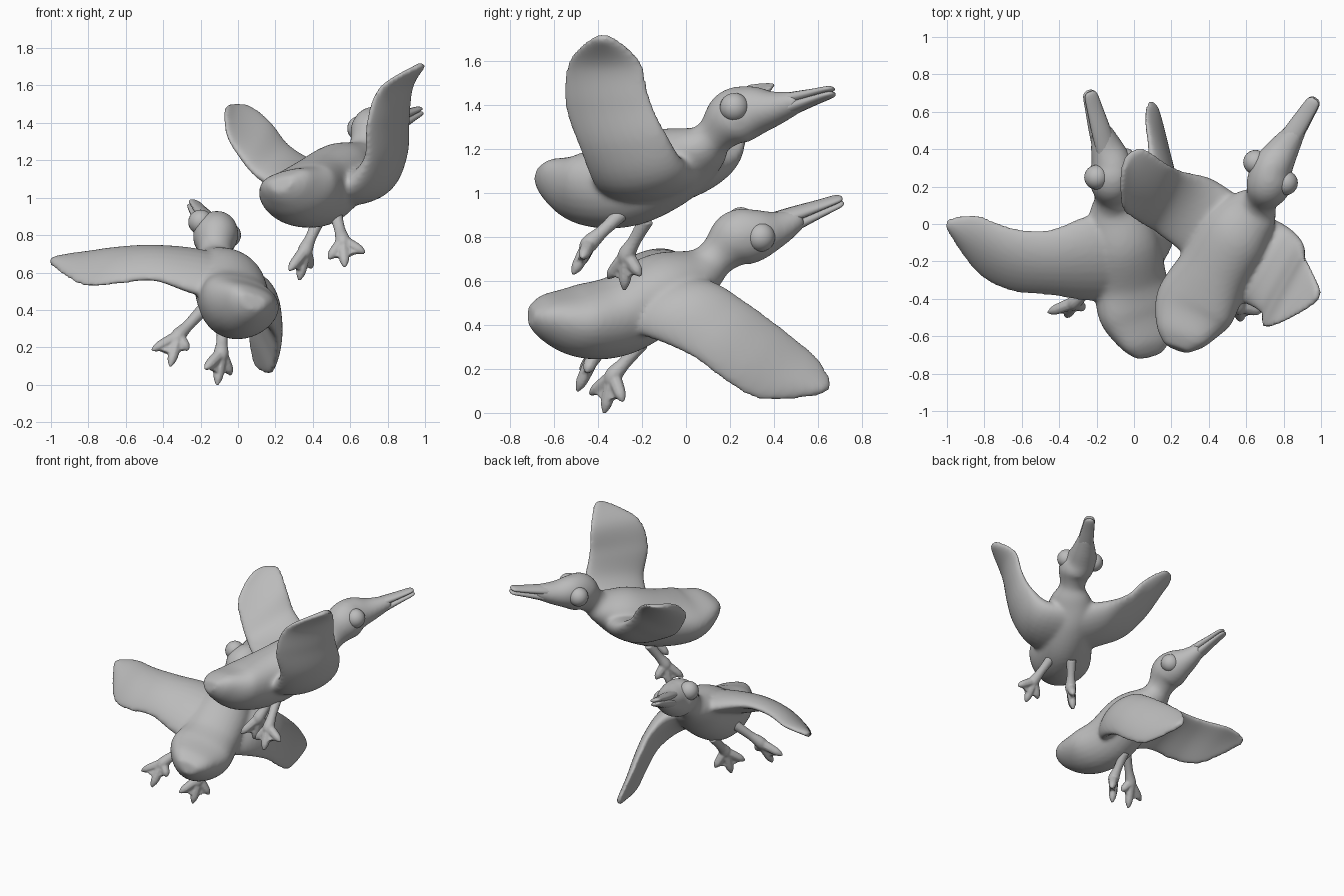
import bpy
import bmesh
import math
from mathutils import Vector, Quaternion, Matrix

cube = bpy.data.objects.get("Cube")
if cube:
    bpy.data.objects.remove(cube, do_unlink=True)

grey = bpy.data.materials.new("plain_grey")
grey.use_nodes = True
grey.diffuse_color = (.5, .5, .5, 1)
grey.node_tree.nodes["Principled BSDF"].inputs["Base Color"].default_value = (.5, .5, .5, 1)
STEPS = 6


def dense(rows):
    """Interpolate rows of numbers with a smooth spline through each row."""
    rows = [Vector(row) for row in rows]
    padded = [rows[0]] + rows + [rows[-1]]
    result = []
    for a, b, c, d in zip(padded, padded[1:], padded[2:], padded[3:]):
        for i in range(STEPS):
            t = i / STEPS
            result.append(b + (c - a) * (t / 2)
                          + (a * 2 - b * 5 + c * 4 - d) * (t * t / 2)
                          + (b * 3 - a - c * 3 + d) * (t ** 3 / 2))
    return result + [rows[-1]]


def tangents(points):
    last = len(points) - 1
    return [(points[min(i + 1, last)] - points[max(i - 1, 0)]).normalized()
            for i in range(last + 1)]


def loft(bm, rings):
    """Skin a list of point rings and close both ends."""
    loops = [[bm.verts.new(p) for p in ring] for ring in rings]
    count = len(loops[0])
    for low, high in zip(loops, loops[1:]):
        for i in range(count):
            j = (i + 1) % count
            bm.faces.new((low[i], low[j], high[j], high[i]))
    bm.faces.new(loops[0][::-1])
    bm.faces.new(loops[-1])


def angles(count):
    return [math.tau * i / count for i in range(count)]


def tube(bm, rows, roll=0, sides=20, keel=0):
    """Rows hold centre, half width and half height; keel flattens the back of the start."""
    rows = dense(rows)
    centres = [Vector(row[:3]) for row in rows]
    rings = []
    for i, (row, c, t) in enumerate(zip(rows, centres, tangents(centres))):
        turn = Quaternion(t, roll)
        side = turn @ t.cross(Vector((0, 0, 1))).normalized()
        up = side.cross(t) * row[4]
        lift = keel * max(0, 1 - 2 * i / len(rows))
        rings.append([c + side * (row[3] * math.cos(a))
                      + up * (math.sin(a) + lift * math.cos(a) ** 2)
                      for a in angles(sides)])
    loft(bm, rings)


def blade(bm, rows, camber, rounding=0, sides=28):
    """Rows hold leading edge, trailing edge and half thickness."""
    rows = dense(rows)
    lead = [Vector(row[:3]) for row in rows]
    trail = [Vector(row[3:6]) for row in rows]
    centres = [(p + q) / 2 for p, q in zip(lead, trail)]
    rings = []
    for i, (c, t) in enumerate(zip(centres, tangents(centres))):
        # The last stretch narrows in a quarter ellipse to round the tip
        s = max(0, i + 1 + STEPS - len(rows)) / STEPS * rounding
        half = (lead[i] - trail[i]) / 2 * math.sqrt(1 - s * s)
        normal = half.cross(t).normalized()
        bulge = Vector(camber) * (2 * half.length)
        rings.append([c + half * math.cos(a) + normal * (rows[i][6] * math.sin(a))
                      + bulge * math.sin(a) ** 2 for a in angles(sides)])
    loft(bm, rings)


def finish(bm, name, voxel=0, passes=0):
    bmesh.ops.recalc_face_normals(bm, faces=bm.faces)
    mesh = bpy.data.meshes.new(name)
    bm.to_mesh(mesh)
    bm.free()
    mesh.materials.append(grey)
    mesh.shade_smooth()
    obj = bpy.data.objects.new(name, mesh)
    bpy.context.scene.collection.objects.link(obj)
    if voxel:
        # Fuse overlapping volumes into one soft skin
        fuse = obj.modifiers.new("fuse", "REMESH")
        fuse.mode = "VOXEL"
        fuse.voxel_size = voxel
        fuse.use_smooth_shade = True
        soften = obj.modifiers.new("soften", "SMOOTH")
        soften.factor = .5
        soften.iterations = passes


def torso(name, spine, roll, wings):
    bm = bmesh.new()
    tube(bm, spine, roll, 28, .4)
    for rows, camber in wings:
        blade(bm, rows, camber, .96)
    finish(bm, name + "_body", .013, 10)


def beak(name, base, tip, roll):
    """Two long mandibles that meet in a narrow groove."""
    base, tip = Vector(base), Vector(tip)
    axis = (tip - base).normalized()
    side = axis.cross(Vector((0, 0, 1))).normalized()
    up = Quaternion(axis, roll) @ side.cross(axis)
    for label, sign in (("upper", 1), ("lower", -1)):
        bm = bmesh.new()
        rows = []
        for f, width, height, gap in ((0, .06, .035, .028), (.35, .055, .03, .022),
                                      (.7, .045, .021, .016), (.94, .036, .015, .013),
                                      (1, .016, .007, .011)):
            rows.append((*(base.lerp(tip, f) + up * gap * sign), width, height))
        tube(bm, rows, roll, 14)
        finish(bm, f"{name}_{label}_beak")


def eyes(name, centres):
    for label, c in zip(("left", "right"), centres):
        bm = bmesh.new()
        bmesh.ops.create_uvsphere(bm, u_segments=24, v_segments=14, radius=.066,
                                  matrix=Matrix.Translation(c))
        finish(bm, f"{name}_{label}_eye")


def leg(name, hip, ankle, toes):
    hip, ankle = Vector(hip), Vector(ankle)
    toes = [ankle.lerp(Vector(toe), 1.08) for toe in toes]
    bm = bmesh.new()
    tube(bm, [(*hip, .036, .036), (*hip.lerp(ankle, .6), .03, .03),
              (*ankle, .04, .04), (*ankle.lerp(toes[1], .25), .03, .03)], 0, 12)
    for toe in toes:
        tube(bm, [(*ankle, .034, .034), (*ankle.lerp(toe, .55), .03, .03),
                  (*ankle.lerp(toe, .8), .024, .024), (*toe, .007, .007)], 0, 8)
    # Web stretched between the toes
    first, middle, last = toes
    camber = (middle - (first + last) / 2) * .4 / (first - last).length
    blade(bm, [(*ankle.lerp(first, f), *ankle.lerp(last, f), .018)
               for f in (.1, .45, .85)], camber)
    finish(bm, name, .007, 2)


# Lower bird: body, neck and head, then spread wings
low_spine = [(.08, -.71, .44, .07, .04), (.06, -.64, .43, .14, .1), (.01, -.48, .41, .21, .16),
             (-.03, -.3, .44, .2, .18), (-.06, -.1, .56, .19, .17), (-.11, .06, .64, .14, .11),
             (-.12, .14, .71, .09, .09), (-.12, .23, .79, .12, .13), (-.12, .32, .81, .11, .12),
             (-.15, .42, .84, .085, .08), (-.18, .52, .89, .05, .045)]
low_right_wing = [(.03, .06, .56, 0, -.4, .45, .1), (-.22, .05, .67, -.24, -.41, .5, .08),
                  (-.45, -.03, .72, -.45, -.38, .56, .05), (-.65, -.02, .72, -.65, -.36, .54, .04),
                  (-.84, .05, .7, -.83, -.27, .53, .03), (-1.01, .06, .69, -1, -.07, .62, .02)]
low_left_wing = [(-.08, .03, .6, .02, -.35, .4, .1), (.05, .15, .58, .15, -.18, .35, .08),
                 (.09, .28, .5, .21, .02, .26, .05), (.08, .42, .4, .21, .17, .15, .04),
                 (.06, .58, .27, .18, .33, .06, .03), (.07, .71, .14, .14, .56, .05, .02)]
torso("lower_bird", low_spine, .3, [(low_right_wing, (0, 0, .1)), (low_left_wing, (.06, 0, .03))])
beak("lower_bird", (-.15, .38, .84), (-.24, .71, .97), .3)
eyes("lower_bird", [(-.05, .34, .8), (-.2, .25, .87)])
leg("lower_bird_right_leg", (-.18, -.3, .41), (-.32, -.42, .26),
    [(-.45, -.47, .19), (-.36, -.49, .11), (-.27, -.45, .19)])
leg("lower_bird_left_leg", (-.08, -.2, .32), (-.09, -.33, .17),
    [(-.17, -.43, .09), (-.11, -.37, .01), (-.04, -.29, .06)])

# Upper bird: body, neck and head, then raised wings
high_spine = [(.23, -.67, 1.07, .07, .04), (.26, -.6, 1.05, .15, .1), (.33, -.45, 1.01, .22, .16),
              (.44, -.25, 1.04, .2, .19), (.55, -.05, 1.13, .19, .17), (.64, .07, 1.2, .14, .11),
              (.68, .13, 1.26, .09, .09), (.72, .21, 1.34, .12, .13), (.74, .3, 1.37, .11, .12),
              (.8, .4, 1.385, .085, .08), (.88, .52, 1.42, .05, .045)]
high_left_wing = [(.6, .1, 1.12, .42, -.38, 1.02, .12), (.8, 0, 1.12, .58, -.42, 1.06, .1),
                  (.89, -.08, 1.25, .68, -.48, 1.2, .06), (.91, -.16, 1.42, .69, -.55, 1.4, .04),
                  (.93, -.2, 1.59, .76, -.54, 1.59, .03), (1, -.29, 1.71, .98, -.46, 1.72, .02)]
high_right_wing = [(.6, .12, 1.12, .38, -.34, 1.03, .12), (.42, .24, 1.17, .27, -.17, 1.05, .09),
                   (.27, .28, 1.28, .12, -.05, 1.1, .05), (.17, .33, 1.41, .02, .01, 1.2, .04),
                   (.07, .4, 1.49, -.06, .07, 1.33, .03), (-.03, .44, 1.52, -.09, .17, 1.46, .02)]
torso("upper_bird", high_spine, -.25, [(high_left_wing, (.05, 0, 0)), (high_right_wing, (0, 0, -.04))])
beak("upper_bird", (.78, .37, 1.375), (.97, .67, 1.465), -.1)
eyes("upper_bird", [(.81, .22, 1.39), (.65, .33, 1.37)])
leg("upper_bird_left_leg", (.52, -.28, .92), (.56, -.44, .77),
    [(.49, -.48, .68), (.57, -.51, .64), (.67, -.47, .71)])
leg("upper_bird_right_leg", (.43, -.18, .88), (.36, -.27, .72),
    [(.28, -.35, .62), (.33, -.28, .57), (.39, -.21, .63)])
